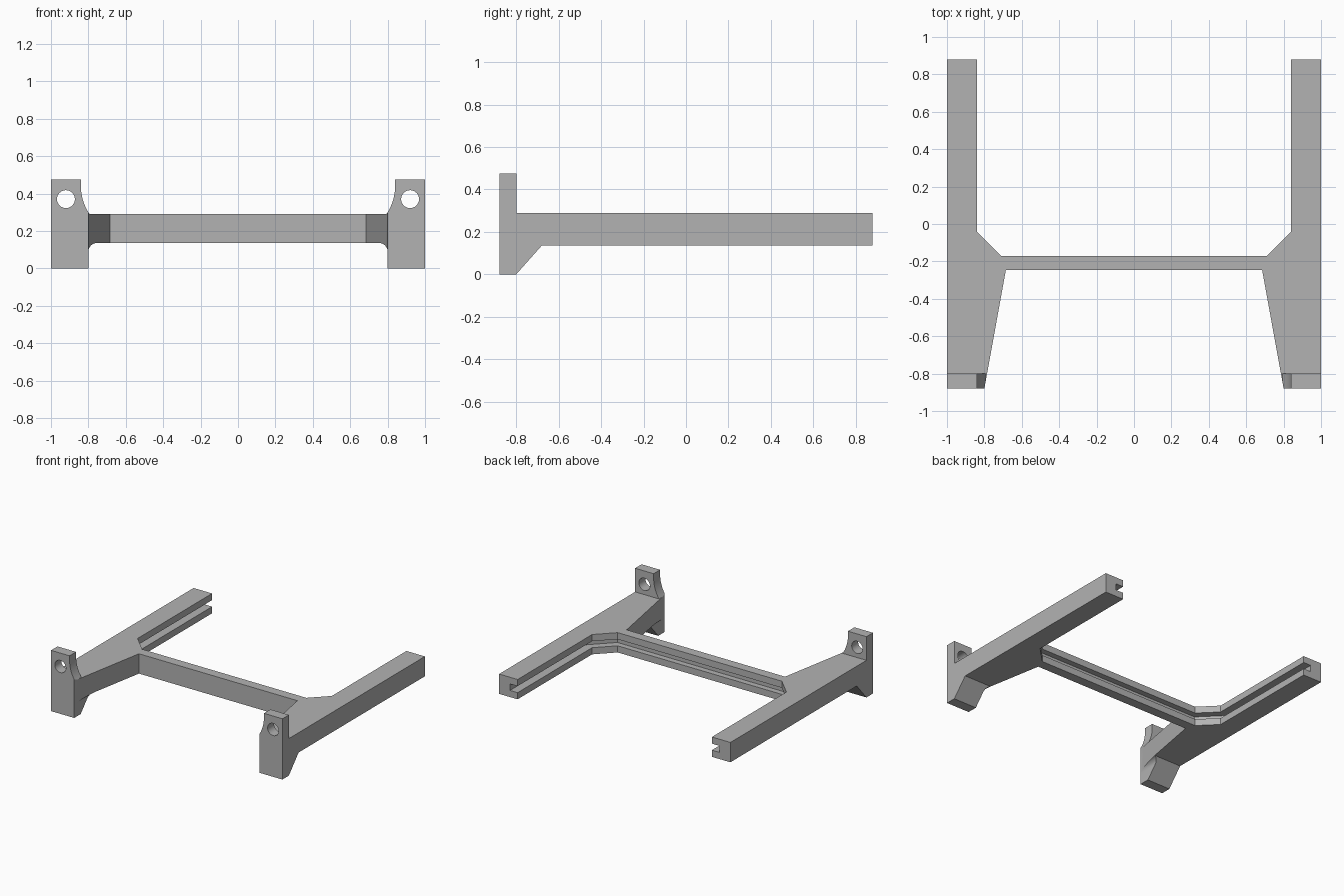
import bpy
import bmesh
from math import sin, cos, pi, radians
from mathutils import Vector

if "Cube" in bpy.data.objects:
    bpy.data.objects.remove(bpy.data.objects["Cube"], do_unlink=True)

grey = bpy.data.materials.new("mid grey")
grey.use_nodes = True
colour = (0.45, 0.45, 0.45, 1)
grey.diffuse_color = colour
grey.node_tree.nodes["Principled BSDF"].inputs["Base Color"].default_value = colour


def prism(name, points, axis, start, end):
    """Extrude a 2D outline along one axis."""
    place = {"x": lambda u, v, w: (w, u, v),
             "y": lambda u, v, w: (u, w, v),
             "z": lambda u, v, w: (u, v, w)}[axis]
    bm = bmesh.new()
    face = bm.faces.new([bm.verts.new(place(u, v, start)) for u, v in points])
    grown = bmesh.ops.extrude_face_region(bm, geom=[face])
    moved = [g for g in grown["geom"] if isinstance(g, bmesh.types.BMVert)]
    shift = Vector(place(0, 0, end - start))
    bmesh.ops.translate(bm, verts=moved, vec=shift)
    bmesh.ops.recalc_face_normals(bm, faces=bm.faces)
    mesh = bpy.data.meshes.new(name)
    bm.to_mesh(mesh)
    bm.free()
    mesh.materials.append(grey)
    obj = bpy.data.objects.new(name, mesh)
    bpy.context.collection.objects.link(obj)
    return obj


def mirrored(half):
    """Close a right-hand outline with its mirror image."""
    return half + [(-x, v) for x, v in reversed(half)]


def arc(cx, cz, r, a, b, steps):
    return [(cx + r * cos(radians(a + (b - a) * i / steps)),
             cz + r * sin(radians(a + (b - a) * i / steps))) for i in range(steps + 1)]


def combine(target, tool, operation):
    """Apply a boolean and discard its tool."""
    tool.hide_render = True
    mod = target.modifiers.new(operation, "BOOLEAN")
    mod.operation = operation
    mod.solver = "EXACT"
    mod.object = tool
    bpy.context.view_layer.objects.active = target
    bpy.ops.object.modifier_apply(modifier=mod.name)
    bpy.data.objects.remove(tool, do_unlink=True)


BOTTOM, TOP = 0.135, 0.29

# Plan outline: rear arms, crossbar with gussets, tapering front arms
plan = mirrored([(0.685, -0.245), (0.8, -0.88), (1, -0.88), (1, 0.88),
                 (0.84, 0.88), (0.84, -0.04), (0.71, -0.17)])
frame = prism("slotted_frame", plan, "z", -0.2, 0.7)

# Side outline: front post, sloped foot and level beam
side = [(-1, 0), (-0.8, 0), (-0.68, BOTTOM), (1, BOTTOM),
        (1, TOP), (-0.8, TOP), (-0.8, 0.475), (-1, 0.475)]
combine(frame, prism("side_outline", side, "x", -1.1, 1.1), "INTERSECT")

# Front outline: filleted foot below, curved post shoulder above
fillet = arc(0.755, BOTTOM - 0.045, 0.045, 90, 0, 8)
shoulder = arc(0.575, 0.44, 0.265, 0, -34.5, 12)
shoulder[-1] = (shoulder[-1][0], TOP)
front = mirrored(fillet + [(0.8, -0.1), (1.1, -0.1), (1.1, 0.6), (0.84, 0.6)]
                 + shoulder)
combine(frame, prism("front_outline", front, "y", -1.1, 1.1), "INTERSECT")

# Panel groove along the arms, gussets and crossbar
groove = mirrored([(0.743, -0.215), (0.905, -0.053), (0.905, 1)])
combine(frame, prism("panel_groove", groove, "z", 0.187, 0.238), "DIFFERENCE")

# Bolt holes through the posts
for side_sign in (-1, 1):
    circle = arc(side_sign * 0.92, 0.37, 0.048, 0, 345, 23)
    combine(frame, prism("bolt_hole", circle, "y", -1, -0.7), "DIFFERENCE")

# Smooth only the curved surfaces
bpy.ops.object.select_all(action="DESELECT")
frame.select_set(True)
bpy.context.view_layer.objects.active = frame
bpy.ops.object.shade_smooth_by_angle(angle=radians(25))
